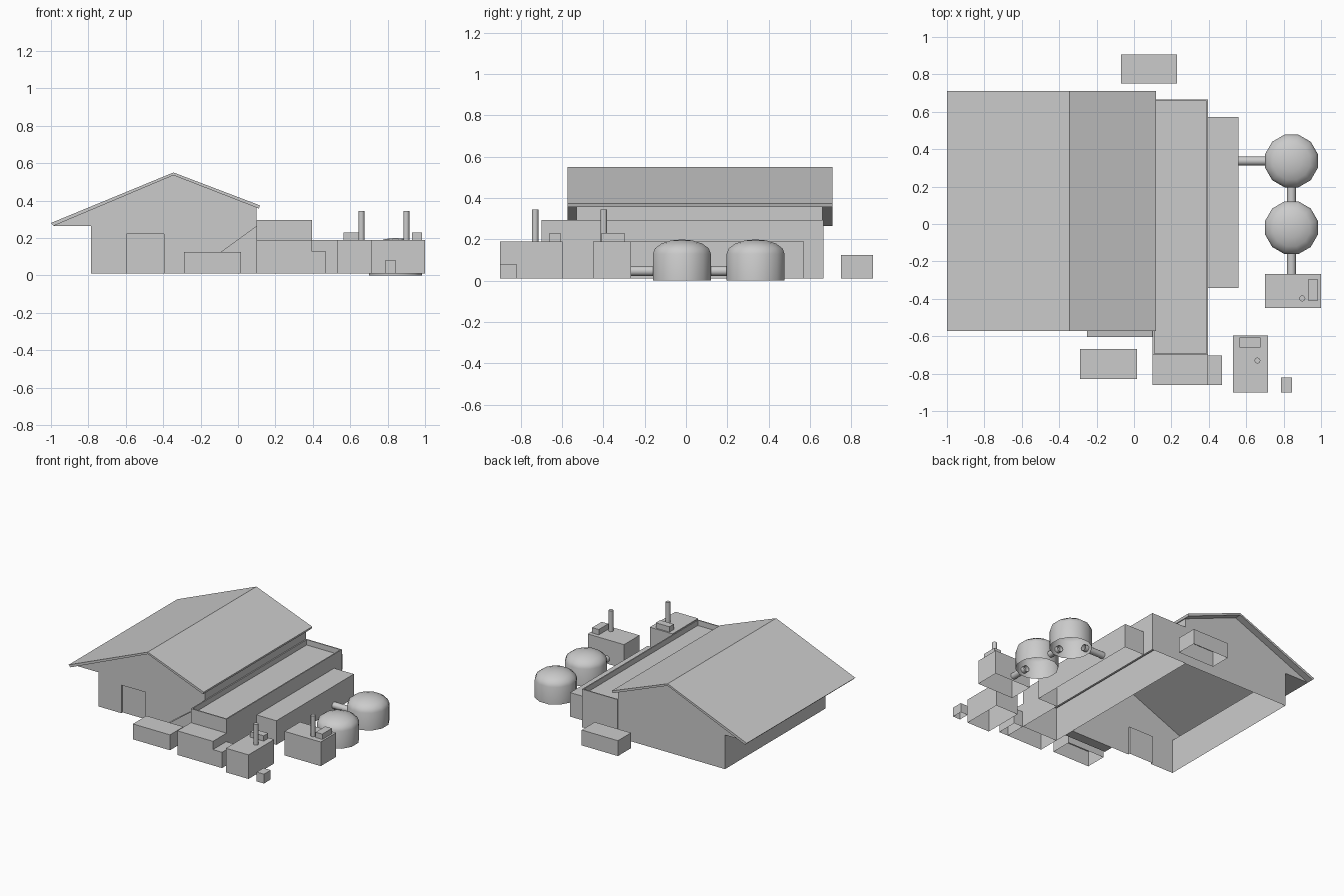
import bpy, bmesh, math
from mathutils import Vector, Matrix

if "Cube" in bpy.data.objects:
    bpy.data.objects.remove(bpy.data.objects["Cube"])

G = 0.01  # base level of the buildings


def finish(name, bm, smooth=False):
    bmesh.ops.remove_doubles(bm, verts=bm.verts, dist=1e-5)
    bmesh.ops.recalc_face_normals(bm, faces=bm.faces)
    me = bpy.data.meshes.new(name)
    bm.to_mesh(me)
    bm.free()
    ob = bpy.data.objects.new(name, me)
    bpy.context.collection.objects.link(ob)
    if smooth:
        bpy.ops.object.select_all(action='DESELECT')
        ob.select_set(True)
        bpy.context.view_layer.objects.active = ob
        bpy.ops.object.shade_smooth_by_angle(angle=math.radians(40))
    return ob


def polys(name, faces):
    bm = bmesh.new()
    for f in faces:
        bm.faces.new([bm.verts.new(p) for p in f])
    return finish(name, bm)


def box(name, x, y, z, parapet=None):
    """Box with an open bottom; parapet = (wall thickness, roof depth)."""
    bm = bmesh.new()
    bmesh.ops.create_cube(bm, size=1)
    for v in bm.verts:
        v.co = Vector([(r[0] + r[1]) / 2 + c * (r[1] - r[0])
                       for c, r in zip(v.co, (x, y, z))])
    bm.normal_update()
    bmesh.ops.delete(bm, geom=[f for f in bm.faces if f.normal.z < -0.5],
                     context='FACES_ONLY')
    if parapet:
        top = [f for f in bm.faces if f.normal.z > 0.5]
        bmesh.ops.inset_individual(bm, faces=top, thickness=parapet[0])
        new = bmesh.ops.extrude_face_region(bm, geom=top)["geom"]
        bmesh.ops.delete(bm, geom=top, context='FACES_ONLY')
        for v in new:
            if isinstance(v, bmesh.types.BMVert):
                v.co.z -= parapet[1]
    return finish(name, bm)


def prism(name, profile, y0, y1):
    """Extrude an xz profile along y."""
    n = len(profile)
    a = [(x, y0, z) for x, z in profile]
    b = [(x, y1, z) for x, z in profile]
    return polys(name, [a, b] + [(a[i], a[(i + 1) % n], b[(i + 1) % n], b[i])
                                 for i in range(n)])


def tube(name, p, q, r, sides=12, caps=False):
    p, q = Vector(p), Vector(q)
    d = q - p
    bm = bmesh.new()
    m = Matrix.Translation((p + q) / 2) @ d.to_track_quat('Z', 'Y').to_matrix().to_4x4()
    bmesh.ops.create_cone(bm, cap_ends=caps, segments=sides, radius1=r,
                          radius2=r, depth=d.length, matrix=m)
    return finish(name, bm, True)


def tank(name, cx, cy, sides=12):
    rad, wall, dome = 0.1455, 0.13, 0.07
    rings = [(rad, 0)] + [(rad * math.cos(t), wall + dome * math.sin(t))
                          for t in (math.radians(a) for a in (0, 22.5, 45, 67.5))]
    bm = bmesh.new()
    loops = []
    for r, z in rings:
        loops.append([bm.verts.new((cx + r * math.cos((i + .5) * math.tau / sides),
                                    cy + r * math.sin((i + .5) * math.tau / sides), z))
                      for i in range(sides)])
    for a, b in zip(loops, loops[1:]):
        for i in range(sides):
            j = (i + 1) % sides
            bm.faces.new((a[i], a[j], b[j], b[i]))
    tip = bm.verts.new((cx, cy, wall + dome))
    for i in range(sides):
        bm.faces.new((loops[-1][i], loops[-1][(i + 1) % sides], tip))
    return finish(name, bm, True)


# Main hall: gabled shell with open bottom, recessed door and flat left soffit
y0, y1, yd = -0.53, 0.66, -0.515
gable = [(-0.785, G), (-0.785, 0.265), (-0.985, 0.265), (-0.345, 0.535), (0.10, 0.362), (0.10, G)]
door = [(-0.395, G), (-0.395, 0.22), (-0.595, 0.22), (-0.595, G)]


def at(pts, y):
    return [(x, y, z) for x, z in pts]


def strip(pts, ya, yb):
    return [at((a, b), ya) + at((b, a), yb) for a, b in zip(pts, pts[1:])]


polys("main_hall", [at(gable + door, y0), at(gable, y1), at(door, yd)]
      + strip(gable[:3], y0, y1) + strip(gable[4:], y0, y1) + strip(door, y0, yd))

# Hall roof slab
prism("hall_roof", [(-1.0, 0.28), (-0.345, 0.55), (0.117, 0.374), (0.112, 0.357),
                    (-0.345, 0.535), (-0.985, 0.265)], -0.573, 0.71)

# Ramp against the hall front
prism("ramp", [(-0.25, G), (0.10, G), (0.10, 0.265)], -0.605, y0)

# Annexes
box("flat_roof_annex", (0.10, 0.395), (-0.70, 0.665), (G, 0.295), (0.012, 0.04))
box("side_annex", (0.395, 0.558), (-0.343, 0.572), (G, 0.19))
box("front_annex", (0.10, 0.395), (-0.86, -0.70), (G, 0.19))
box("front_step", (0.395, 0.47), (-0.86, -0.703), (G, 0.128))

# Loose crates
box("front_crate", (-0.29, 0.017), (-0.828, -0.668), (G, 0.125))
box("back_crate", (-0.07, 0.23), (0.75, 0.905), (G, 0.125))
box("small_crate", (0.785, 0.845), (-0.90, -0.82), (G, 0.08))

# Generator sheds, each with a roof vent and a chimney
for n, bx, by, vx, vy, c in (
        (1, (0.53, 0.717), (-0.90, -0.597), (0.563, 0.675), (-0.66, -0.608), (0.66, -0.73)),
        (2, (0.70, 1.0), (-0.45, -0.267), (0.93, 0.985), (-0.41, -0.297), (0.90, -0.398))):
    box(f"generator_{n}", bx, by, (G, 0.19))
    box(f"generator_vent_{n}", vx, vy, (0.19, 0.23))
    tube(f"chimney_{n}", (*c, 0.18), (*c, 0.345), 0.016, 12, True)

# Domed tanks and connecting pipes
tx = 0.842
tank("tank_back", tx, 0.337)
tank("tank_front", tx, -0.02)
zp, rp = 0.047, 0.024
tube("pipe_annex", (0.55, 0.337, zp), (0.73, 0.337, zp), rp)
tube("pipe_between", (tx, 0.09, zp), (tx, 0.225, zp), rp)
tube("pipe_generator", (tx, -0.28, zp), (tx, -0.13, zp), rp)
